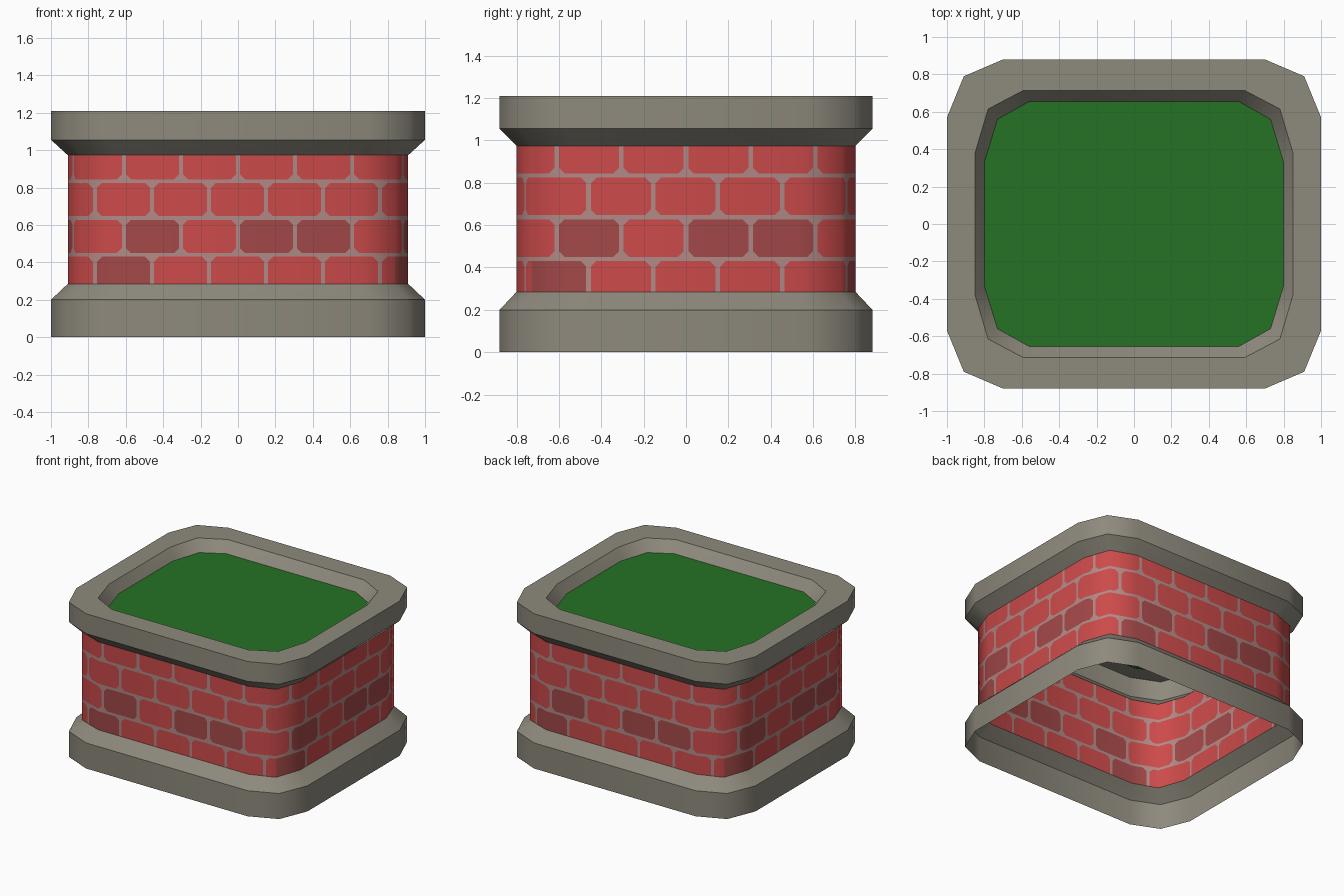
import bpy, bmesh
from mathutils import Vector

if "Cube" in bpy.data.objects:
    bpy.data.objects.remove(bpy.data.objects["Cube"])


def material(name, rgb):
    m = bpy.data.materials.new(name)
    m.diffuse_color = (*rgb, 1)
    m.use_nodes = True
    m.node_tree.nodes["Principled BSDF"].inputs["Base Color"].default_value = m.diffuse_color
    return m


STONE = material("grey stone", (0.270, 0.251, 0.203))
BRICK = material("red brick", (0.604, 0.069, 0.069))
DARK = material("dark red brick", (0.370, 0.065, 0.065))
MORTAR = material("pale mortar", (0.434, 0.254, 0.242))
GRASS = material("green grass", (0.018, 0.168, 0.018))

# Corner points (side, corner, front) of each rounded-rectangle outline
OUTER = [(1.0, 0.57), (0.91, 0.79), (0.70, 0.88)]
WALL = [(0.91, 0.53), (0.84, 0.73), (0.65, 0.80)]
INNER = [(0.85, 0.38), (0.78, 0.615), (0.59, 0.715)]
LAWN = [(0.80, 0.33), (0.73, 0.56), (0.56, 0.655)]


def outline(c):
    """Mirror one corner into a full counter-clockwise outline."""
    pts = list(c)
    pts += [(-x, y) for x, y in reversed(c)]
    return pts + [(-x, -y) for x, y in pts]


def finish(bm, name, mats):
    me = bpy.data.meshes.new(name)
    bm.to_mesh(me)
    bm.free()
    for m in mats:
        me.materials.append(m)
    ob = bpy.data.objects.new(name, me)
    bpy.context.collection.objects.link(ob)
    return ob


def loft(name, rings, mat):
    """Skin between outlines at given heights, smooth around, sharp between bands."""
    bm = bmesh.new()
    loops = [[bm.verts.new((x, y, z)) for x, y in outline(c)] for c, z in rings]
    for a, b in zip(loops, loops[1:]):
        n = len(a)
        for i in range(n):
            j = (i + 1) % n
            bm.faces.new((a[i], a[j], b[j], b[i])).smooth = True
    for e in bm.edges:
        if abs(e.verts[0].co.z - e.verts[1].co.z) < 1e-5:
            e.smooth = False
    return finish(bm, name, [mat])


# Stone base, stone coping and the lawn inside it
loft("stone_base", [(OUTER, 0), (OUTER, 0.20), (WALL, 0.285)], STONE)
loft("stone_coping", [(WALL, 0.973), (OUTER, 1.055), (OUTER, 1.21),
                      (INNER, 1.21), (LAWN, 1.13)], STONE)
bm = bmesh.new()
bm.faces.new([bm.verts.new((x, y, 1.13)) for x, y in outline(LAWN)])
finish(bm, "lawn", [GRASS])

# Brick pattern
PITCH, ROW, Z0 = 0.305, 0.197, 0.243
GAP_U, GAP_Z, CUT = 0.011, 0.010, 0.026
DARK_BRICKS = {(0, -3), (1, -2), (1, 0), (1, 1)}   # (row, column)


def brick_cell(bm, u, z, mat):
    """One clipped-corner brick with its mortar surround, in the u-z plane."""
    def v(a, b):
        return bm.verts.new((a, 0, b))
    u1, z1 = u + PITCH, z + ROW
    rect = [v(u, z), v(u1, z), v(u1, z1), v(u, z1)]
    a, b, c, d = u + GAP_U, u1 - GAP_U, z + GAP_Z, z1 - GAP_Z
    k = CUT
    o = [v(*p) for p in ((a, c + k), (a + k, c), (b - k, c), (b, c + k),
                         (b, d - k), (b - k, d), (a + k, d), (a, d - k))]
    bm.faces.new(o).material_index = mat
    for i in range(4):
        j = (i + 1) % 4
        bm.faces.new((rect[i], o[2 * i + 1], o[2 * i])).material_index = 2
        bm.faces.new((rect[i], rect[j], o[2 * j], o[2 * i + 1])).material_index = 2


def brick_wall(name, flat, depth, end, end_depth, place):
    """Wall whose flat middle bends back at u = +-flat and ends at u = +-end."""
    bm = bmesh.new()
    for row in range(4):
        shift = 0.15 if row % 2 == 0 else 0
        for col in range(-4, 4):
            brick_cell(bm, shift + col * PITCH, Z0 + row * ROW,
                       1 if (row, col) in DARK_BRICKS else 0)
    bmesh.ops.remove_doubles(bm, verts=bm.verts, dist=1e-4)
    # Trim to the wall, and cut where it bends
    for co, no, trim in (((0, 0, 0.285), (0, 0, -1), True),
                         ((0, 0, 0.973), (0, 0, 1), True),
                         ((end, 0, 0), (1, 0, 0), True),
                         ((-end, 0, 0), (-1, 0, 0), True),
                         ((flat, 0, 0), (1, 0, 0), False),
                         ((-flat, 0, 0), (1, 0, 0), False)):
        bmesh.ops.bisect_plane(bm, geom=bm.verts[:] + bm.edges[:] + bm.faces[:],
                               plane_co=co, plane_no=no, clear_outer=trim)
    # Bend, with normals that run smoothly round the corners
    normals = []
    for v in bm.verts:
        u = v.co.x
        t = max(0, (abs(u) - flat) / (end - flat))
        side = 1 if u > 0 else -1
        if t > 0:
            nu = side * (0.17 + t * 0.54)
        else:
            nu = 0.17 * u / flat
        normals.append(Vector(place(nu, (1 - nu * nu) ** 0.5) + (0,)))
        v.co = place(u, depth + t * (end_depth - depth)) + (v.co.z,)
    for f in bm.faces:
        f.smooth = True
    ob = finish(bm, name, [BRICK, DARK, MORTAR])
    ob.data.normals_split_custom_set_from_vertices(normals)


(sx, sy), (cx, cy), (fx, fy) = WALL
brick_wall("brick_wall_front", fx, fy, cx, cy, lambda u, d: (u, -d))
brick_wall("brick_wall_back", fx, fy, cx, cy, lambda u, d: (-u, d))
brick_wall("brick_wall_right", sy, sx, cy, cx, lambda u, d: (d, u))
brick_wall("brick_wall_left", sy, sx, cy, cx, lambda u, d: (-d, -u))
